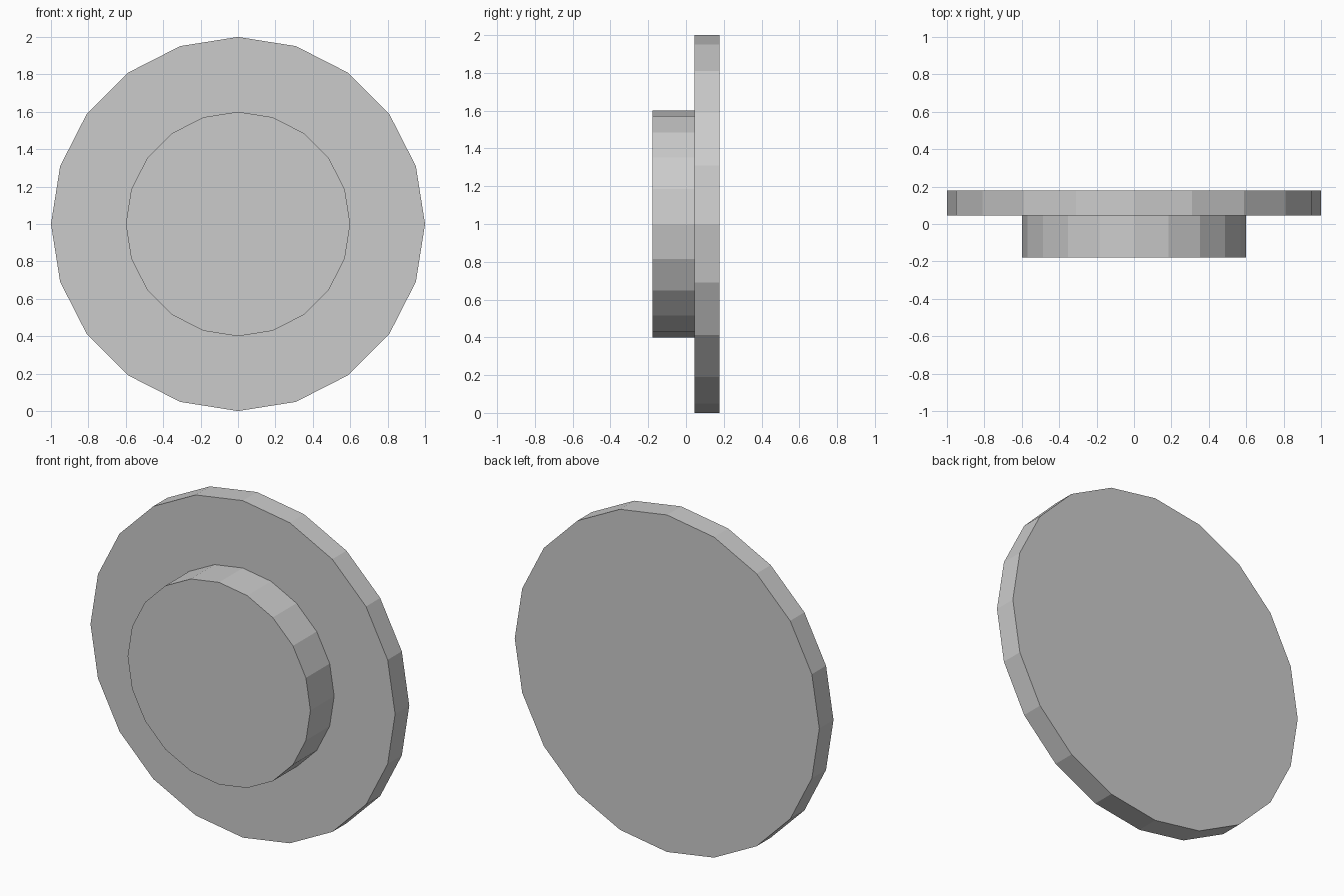
import bpy, bmesh
from math import sin, cos, tau

if "Cube" in bpy.data.objects:
    bpy.data.objects.remove(bpy.data.objects["Cube"])

SIDES = 20
# Stepped profile from front to back: (radius, y)
PROFILE = [(0.6, -0.178), (0.6, 0.045), (1.0, 0.045), (1.0, 0.178)]

bm = bmesh.new()

# One 20-sided ring per profile point
rings = [[bm.verts.new((r * sin(tau * i / SIDES), y, 1 + r * cos(tau * i / SIDES)))
          for i in range(SIDES)] for r, y in PROFILE]

# Hub wall, flange front and flange rim
for a, b in zip(rings, rings[1:]):
    for i in range(SIDES):
        j = (i + 1) % SIDES
        bm.faces.new((a[i], a[j], b[j], b[i]))

# Flat front and back caps
bm.faces.new(rings[0])
bm.faces.new(rings[-1])
bmesh.ops.recalc_face_normals(bm, faces=bm.faces)

mesh = bpy.data.meshes.new("stepped_disc")
bm.to_mesh(mesh)
bm.free()
bpy.context.collection.objects.link(bpy.data.objects.new("stepped_disc", mesh))
